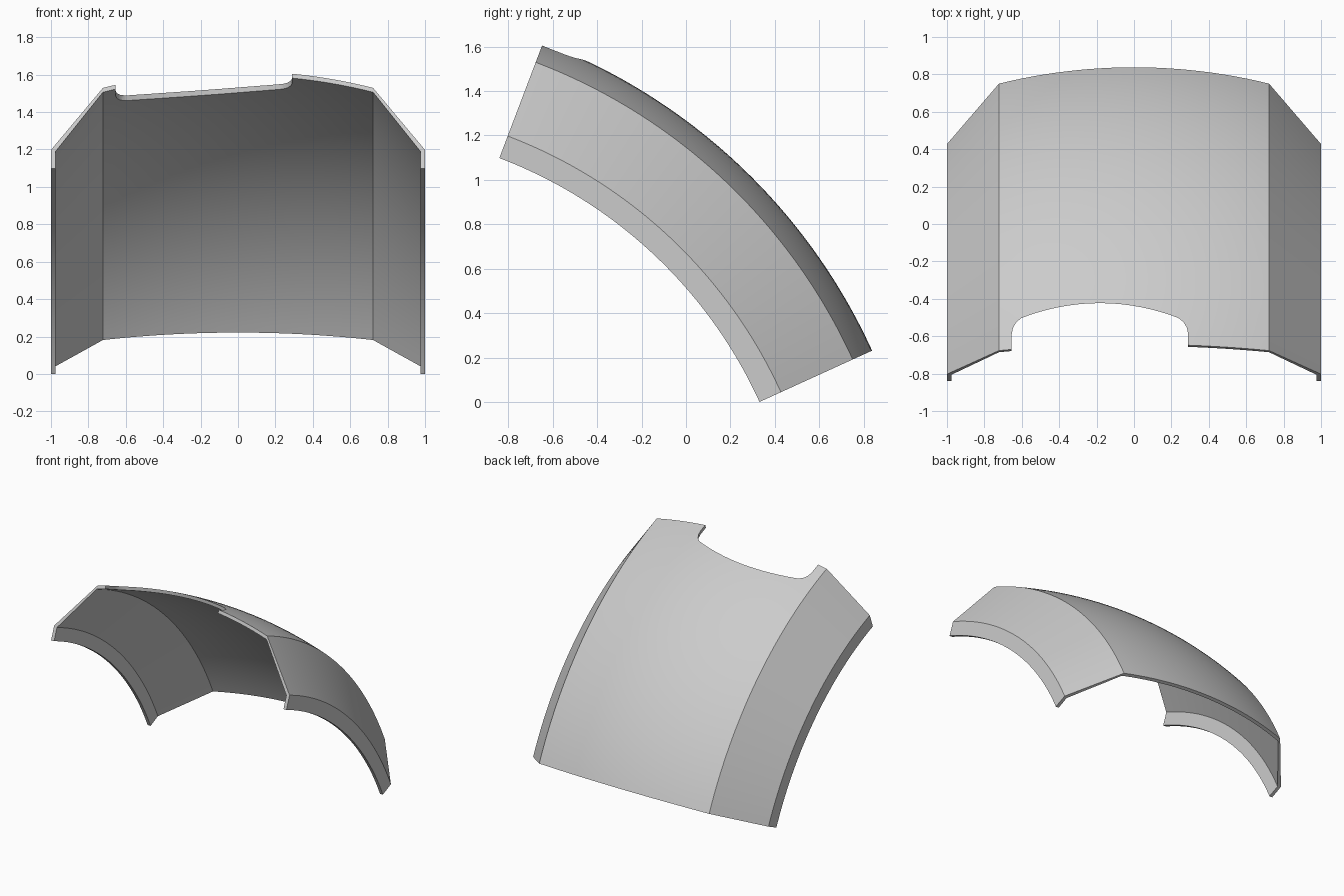
import bpy, bmesh, math
from mathutils import Matrix, Vector

cube = bpy.data.objects.get("Cube")
if cube:
    bpy.data.objects.remove(cube, do_unlink=True)

AXIS = Vector((0, -1.59, -0.875))              # centre of the sweep
START, END = math.radians(24.5), math.radians(69.2)
STEPS = 48
THICK = 0.025
CREASE_X, CREASE_R, CREST_R = 0.722, 2.572, 2.668

grey = bpy.data.materials.new("light_grey")
grey.use_nodes = True
colour = (0.6, 0.6, 0.6, 1)
grey.diffuse_color = colour
grey.node_tree.nodes["Principled BSDF"].inputs["Base Color"].default_value = colour


def make_object(name, bm):
    bmesh.ops.recalc_face_normals(bm, faces=bm.faces)
    mesh = bpy.data.meshes.new(name)
    bm.to_mesh(mesh)
    bm.free()
    mesh.materials.append(grey)
    obj = bpy.data.objects.new(name, mesh)
    bpy.context.collection.objects.link(obj)
    return obj


def crown(drop, n=24):
    """Shallow arc between the two creases, as (x, radius)."""
    rise = CREST_R - CREASE_R
    arc_r = (CREASE_X ** 2 + rise ** 2) / (2 * rise)
    xs = [CREASE_X * (2 * i / n - 1) for i in range(n + 1)]
    return [(x, CREST_R - drop - arc_r + math.sqrt(arc_r ** 2 - x * x)) for x in xs]


# Fender: thin cross-section swept around the sideways axis
outer = [(-1, 2.111), (-1, 2.217)] + crown(0) + [(1, 2.217), (1, 2.111)]
w = 1 - THICK
inner = [(-w, 2.111), (-w, 2.209)] + crown(THICK) + [(w, 2.209), (w, 2.111)]
bm = bmesh.new()
section = [bm.verts.new(AXIS + Vector((x, r * math.cos(START), r * math.sin(START))))
           for x, r in outer + inner[::-1]]
count = len(outer)
caps = [bm.faces.new((section[i], section[i + 1], section[-2 - i], section[-1 - i]))
        for i in range(count - 1)]
spun = bmesh.ops.spin(bm, geom=caps + list(bm.edges) + section, cent=AXIS, axis=(1, 0, 0),
                      angle=END - START, steps=STEPS, use_duplicate=False)
# Keep only the outside skin of the swept strips
bmesh.ops.remove_doubles(bm, verts=bm.verts, dist=1e-5)
fender = make_object("fender", bm)

# Notch cutter: off-centre plan outline, shallow arc with rounded corners
MID, HALF = -0.182, 0.472
side = [(HALF, -1.0), (HALF, -0.59), (0.465, -0.555), (0.447, -0.525), (0.42, -0.503)]
arc = [(0.38 * math.cos(math.pi * i / 20), 0) for i in range(21)]
arc = [(x, -0.423 - 0.065 * (x / 0.38) ** 2) for x, _ in arc]
outline = side + arc + [(-x, y) for x, y in reversed(side)]
bm = bmesh.new()
face = bm.faces.new([bm.verts.new((MID + x, y, 1.2)) for x, y in outline])
top = bmesh.ops.extrude_face_region(bm, geom=[face])
bmesh.ops.translate(bm, vec=(0, 0, 0.8),
                    verts=[v for v in top["geom"] if isinstance(v, bmesh.types.BMVert)])
cutter = make_object("notch_cutter", bm)
cutter.hide_render = True

cut = fender.modifiers.new("notch", "BOOLEAN")
cut.operation = "DIFFERENCE"
cut.solver = "EXACT"
cut.object = cutter

bpy.ops.object.select_all(action="DESELECT")
fender.select_set(True)
bpy.context.view_layer.objects.active = fender
bpy.ops.object.modifier_apply(modifier=cut.name)
bpy.data.objects.remove(cutter, do_unlink=True)
bpy.ops.object.shade_smooth_by_angle(angle=math.radians(30))
